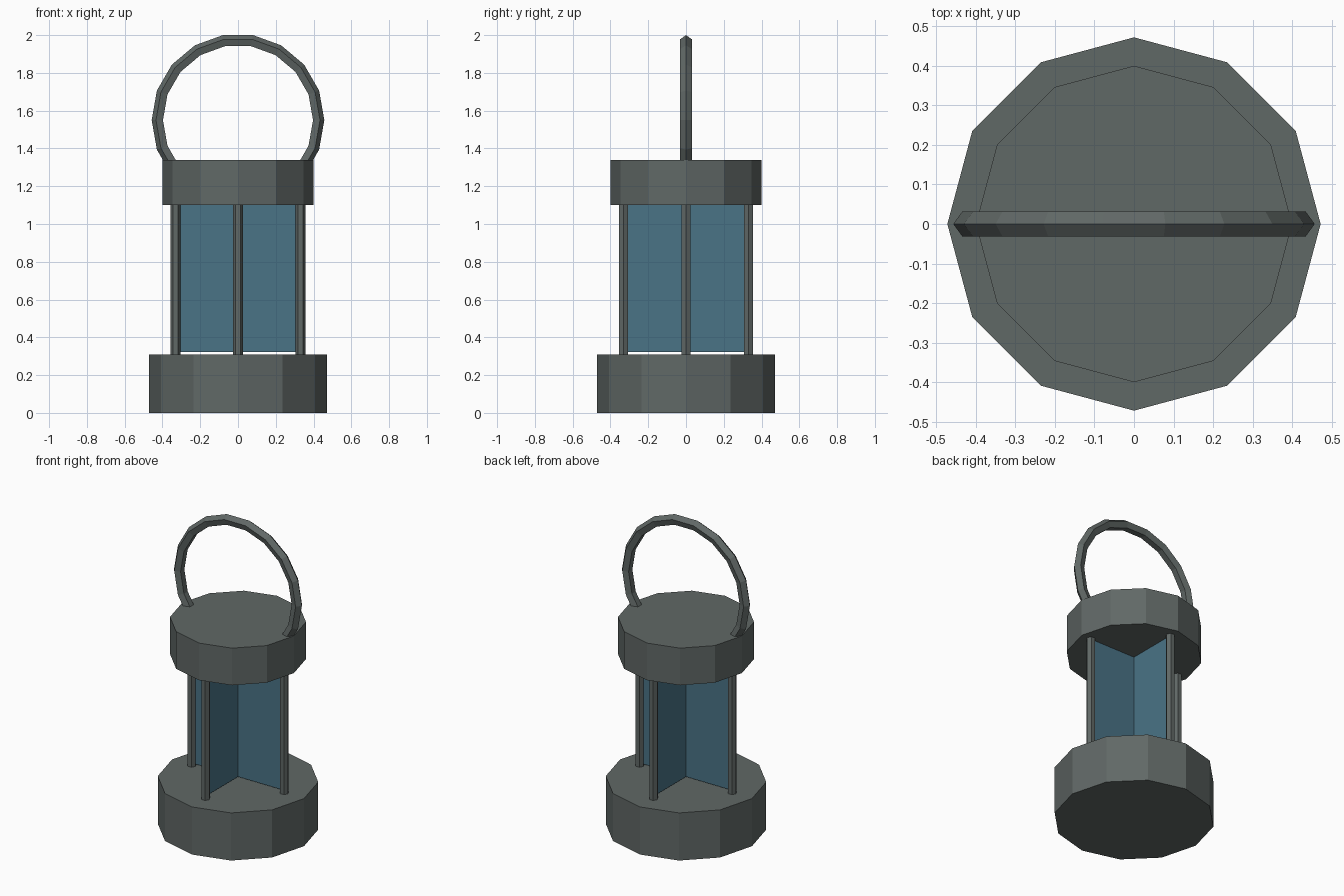
import bpy, bmesh
from math import sin, cos, radians, tau

if "Cube" in bpy.data.objects:
    bpy.data.objects.remove(bpy.data.objects["Cube"])


def material(name, rgb):
    m = bpy.data.materials.new(name)
    m.diffuse_color = (*rgb, 1.0)
    m.use_nodes = True
    m.node_tree.nodes["Principled BSDF"].inputs["Base Color"].default_value = m.diffuse_color
    return m


METAL = material("dark grey metal", (0.118, 0.138, 0.133))
GLASS = material("blue glass", (0.068, 0.172, 0.240))


def finish(name, bm, mat, fix_normals=True):
    if fix_normals:
        bmesh.ops.recalc_face_normals(bm, faces=bm.faces)
    me = bpy.data.meshes.new(name)
    bm.to_mesh(me)
    bm.free()
    me.materials.append(mat)
    ob = bpy.data.objects.new(name, me)
    bpy.context.collection.objects.link(ob)
    return ob


def loft(name, rings, mat):
    """Closed solid skinned through a list of point rings."""
    bm = bmesh.new()
    loops = [[bm.verts.new(p) for p in ring] for ring in rings]
    n = len(loops[0])
    for a, b in zip(loops, loops[1:]):
        for i in range(n):
            j = (i + 1) % n
            bm.faces.new((a[i], a[j], b[j], b[i]))
    bm.faces.new(loops[0])
    bm.faces.new(loops[-1])
    return finish(name, bm, mat)


def prism(name, cx, cy, r, n, z0, z1, mat):
    ring = [(cx + r * cos(tau * i / n), cy + r * sin(tau * i / n)) for i in range(n)]
    return loft(name, [[(x, y, z) for x, y in ring] for z in (z0, z1)], mat)


# Base and cap: twelve-sided drums
prism("base", 0, 0, 0.472, 12, 0.0, 0.308, METAL)
prism("cap", 0, 0, 0.40, 12, 1.10, 1.34, METAL)

# Four hexagonal posts
for label, x, y in (("right", 1, 0), ("left", -1, 0), ("back", 0, 1), ("front", 0, -1)):
    prism(label + "_post", 0.331 * x, 0.331 * y, 0.0275, 6, 0.30, 1.11, METAL)

# Two crossed thin panes between opposite posts
for label, x, y in (("side", 1, 0), ("depth", 0, 1)):
    bm = bmesh.new()
    w = 0.315
    pts = [(-w, 0.323), (w, 0.323), (w, 1.105), (-w, 1.105)]
    bm.faces.new([bm.verts.new((s * x, s * y, z)) for s, z in pts])
    finish(label + "_glass_pane", bm, GLASS, False)

# Carrying handle: ring arc with five-sided section, ends sunk in the cap
R, r, zc = 0.424, 0.033, 1.55
rings = []
for deg in range(-40, 221, 20):
    a = radians(deg)
    ring = []
    for k in range(5):
        t = tau * k / 5
        d = R + r * cos(t)
        ring.append((d * cos(a), r * sin(t), zc + d * sin(a)))
    rings.append(ring)
loft("handle", rings, METAL)
